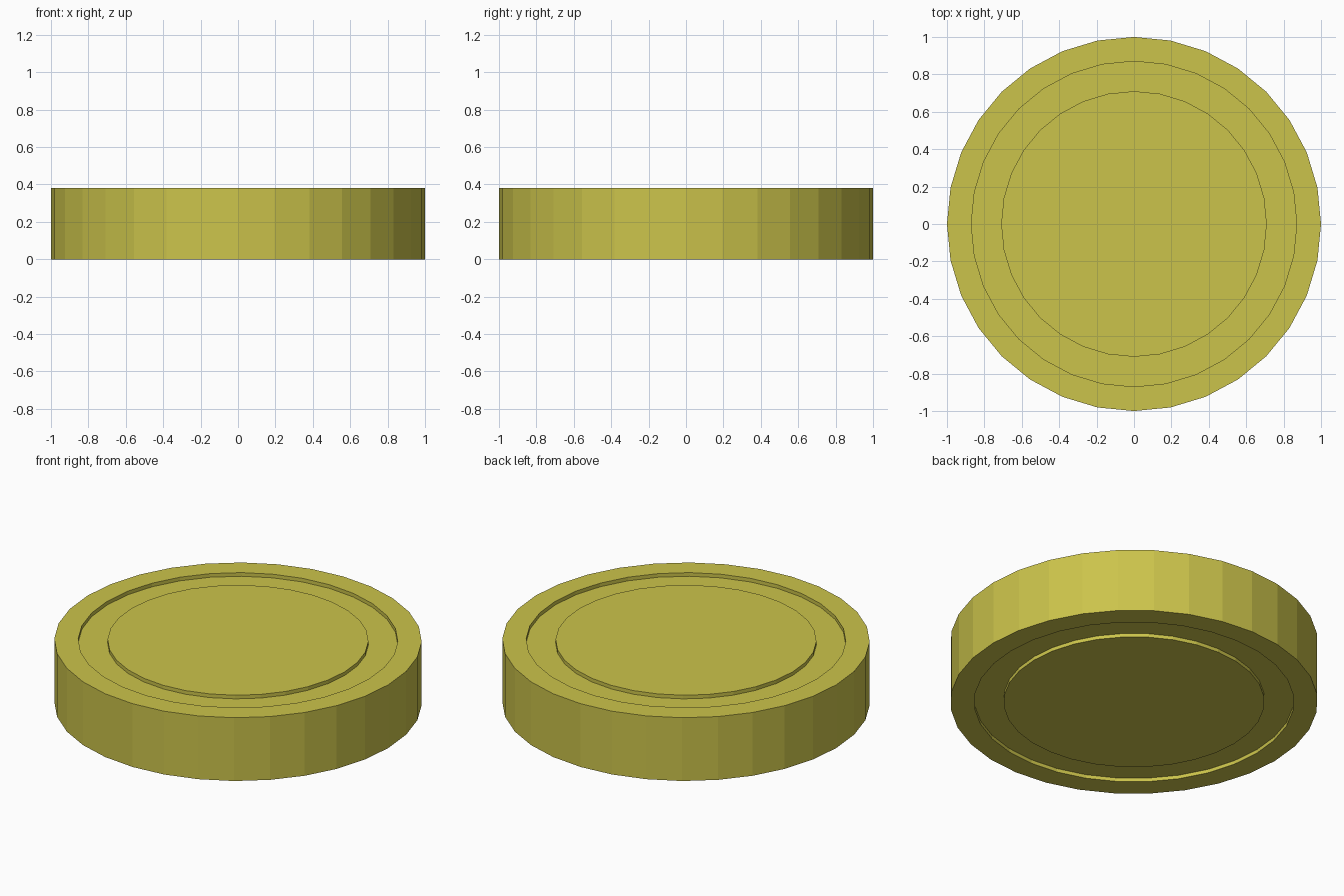
import bpy, bmesh
from math import cos, sin, tau

if "Cube" in bpy.data.objects:
    bpy.data.objects.remove(bpy.data.objects["Cube"])

SIDES = 32
HEIGHT = 0.38
GROOVE = 0.022
R_RIM, R_OUTER, R_INNER = 1.0, 0.87, 0.71

# Half profile (radius, height), from the bottom disc out and up to the top disc
profile = [(R_INNER, 0), (R_INNER, GROOVE), (R_OUTER, GROOVE), (R_OUTER, 0), (R_RIM, 0)]
profile += [(r, HEIGHT - z) for r, z in reversed(profile)]

# Revolve the profile into a flat-sided disc with a ring groove on both faces
bm = bmesh.new()
rings = [[bm.verts.new((r * cos(tau * i / SIDES), r * sin(tau * i / SIDES), z))
          for i in range(SIDES)] for r, z in profile]
for a, b in zip(rings, rings[1:]):
    for i in range(SIDES):
        j = (i + 1) % SIDES
        bm.faces.new((a[i], a[j], b[j], b[i]))

# Raised centre discs
bm.faces.new(rings[0][::-1])
bm.faces.new(rings[-1])
bmesh.ops.recalc_face_normals(bm, faces=bm.faces)

mesh = bpy.data.meshes.new("grooved_disc")
bm.to_mesh(mesh)
bm.free()
disc = bpy.data.objects.new("grooved_disc", mesh)
bpy.context.collection.objects.link(disc)

# Yellow gold colour
mat = bpy.data.materials.new("yellow_gold")
mat.diffuse_color = (0.60, 0.55, 0.07, 1)
mat.use_nodes = True
mat.node_tree.nodes["Principled BSDF"].inputs["Base Color"].default_value = mat.diffuse_color
mesh.materials.append(mat)
